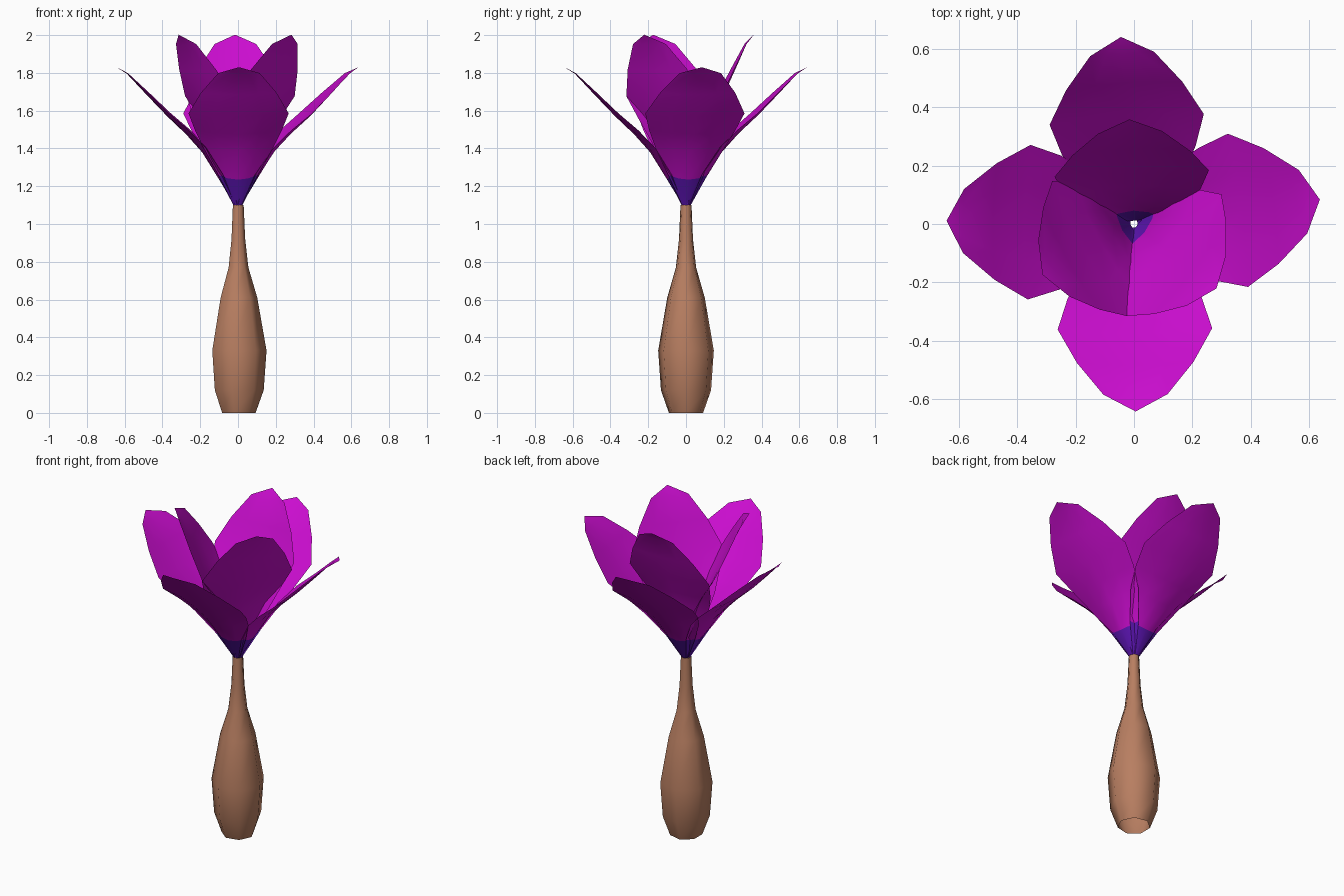
import bpy, bmesh, math
from mathutils import Matrix, Vector

if "Cube" in bpy.data.objects:
    bpy.data.objects.remove(bpy.data.objects["Cube"])


def material(name, rgb):
    m = bpy.data.materials.new(name)
    m.diffuse_color = (*rgb, 1)
    m.use_nodes = True
    m.node_tree.nodes["Principled BSDF"].inputs["Base Color"].default_value = m.diffuse_color
    return m


BROWN = material("clay_brown", (0.48, 0.21, 0.12))
MAGENTA = material("magenta", (0.60, 0.004, 0.63))
INDIGO = material("indigo", (0.12, 0.008, 0.50))


def finish(name, bm, mats):
    for f in bm.faces:
        f.smooth = True
    me = bpy.data.meshes.new(name)
    bm.to_mesh(me)
    bm.free()
    for m in mats:
        me.materials.append(m)
    ob = bpy.data.objects.new(name, me)
    bpy.context.collection.objects.link(ob)
    return ob


# Bulbous seven-sided stem, open at both ends
def make_stem():
    profile = [(0.093, 0), (0.136, 0.12), (0.151, 0.33), (0.102, 0.61),
               (0.055, 0.77), (0.038, 0.92), (0.030, 1.10)]
    sides = 7
    bm = bmesh.new()
    rings = [[bm.verts.new((r * math.cos(2 * math.pi * i / sides),
                            r * math.sin(2 * math.pi * i / sides), z))
              for i in range(sides)] for r, z in profile]
    for a, b in zip(rings, rings[1:]):
        for i in range(sides):
            j = (i + 1) % sides
            bm.faces.new((a[i], a[j], b[j], b[i]))
    finish("stem", bm, [BROWN])


# Petal rows: distance out, height, half width, cup depth
ROWS = [(0.012, 0.0, 0.018, 0.0), (0.10, 0.145, 0.105, 0.035),
        (0.19, 0.29, 0.185, 0.035), (0.275, 0.385, 0.230, 0.03),
        (0.375, 0.48, 0.265, 0.022), (0.485, 0.595, 0.20, 0.015),
        (0.588, 0.705, 0.11, 0.005)]
TIP = (0.643, 0, 0.74)


# Cupped leaf shape with an indigo base row
def make_petal(name, angle, tilt):
    bm = bmesh.new()
    cols = (-1, -0.5, 0, 0.5, 1)
    grid = [[bm.verts.new(Vector((out - 0.7 * cup * c * c, w * c, up + 0.7 * cup * c * c)))
             for c in cols] for out, up, w, cup in ROWS]
    for k, (a, b) in enumerate(zip(grid, grid[1:])):
        for i in range(4):
            f = bm.faces.new((a[i], b[i], b[i + 1], a[i + 1]))
            f.material_index = 1 if k == 0 else 0
    tip = bm.verts.new(TIP)
    for i in range(4):
        bm.faces.new((grid[-1][i], tip, grid[-1][i + 1]))
    bm.normal_update()
    m = (Matrix.Translation((0, 0, 1.09))
         @ Matrix.Rotation(math.radians(angle), 4, 'Z')
         @ Matrix.Rotation(-math.radians(tilt), 4, 'Y'))
    bm.transform(m)
    finish(name, bm, [MAGENTA, INDIGO])


make_stem()
# Four spreading outer petals and three upright inner ones
for n, a in enumerate((7.5, 94, 179, 270.5)):
    make_petal(f"outer_petal_{n + 1}", a, 0)
for n, a in enumerate((92.5, 209, 322)):
    make_petal(f"inner_petal_{n + 1}", a, 19.5)
